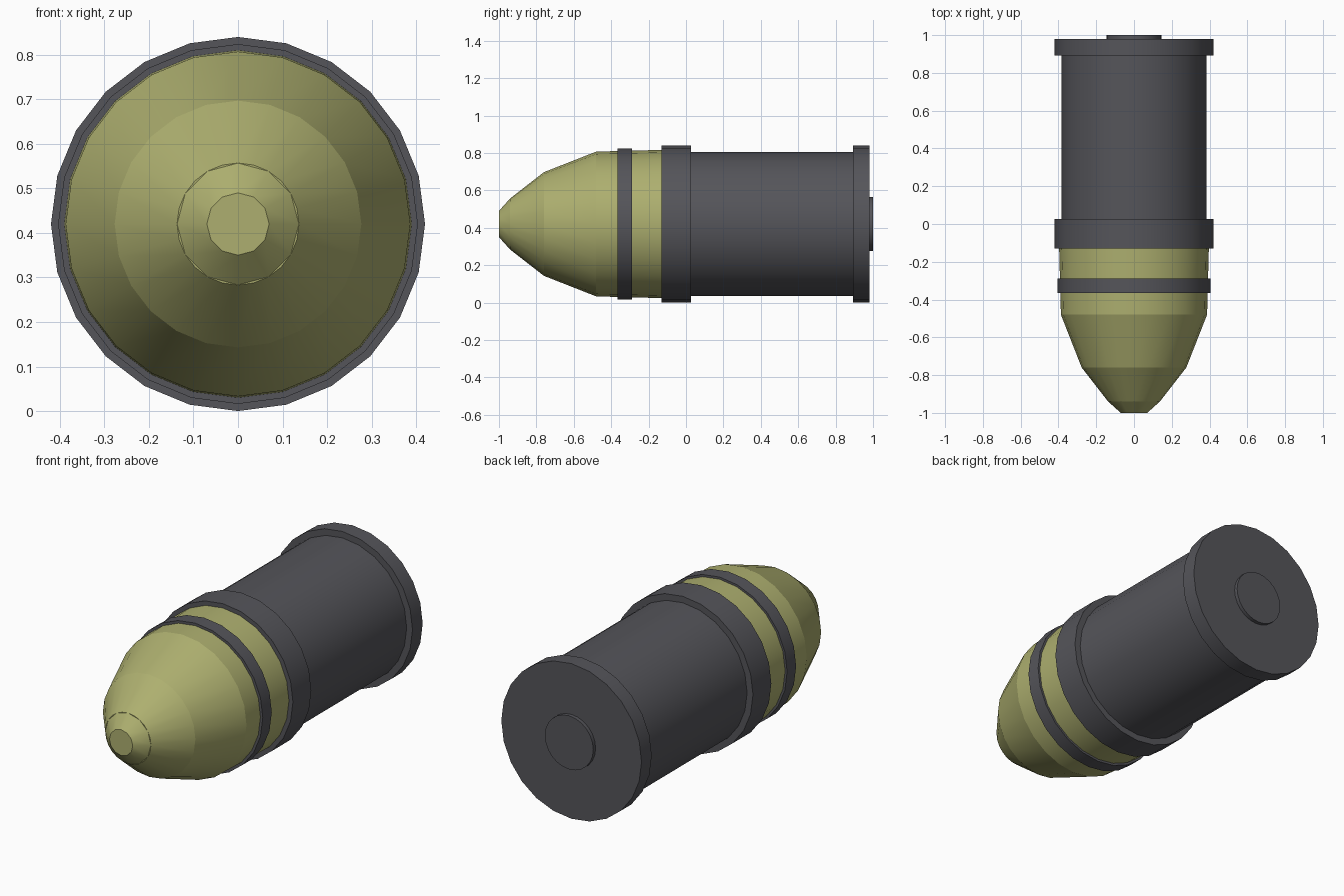
import bpy
import bmesh
from math import sin, cos, tau

cube = bpy.data.objects.get("Cube")
if cube:
    bpy.data.objects.remove(cube)

AXIS_Z = 0.42  # height of the long axis


def make_material(name, colour):
    mat = bpy.data.materials.new(name)
    mat.use_nodes = True
    mat.diffuse_color = (*colour, 1)
    mat.node_tree.nodes["Principled BSDF"].inputs["Base Color"].default_value = (*colour, 1)
    return mat


olive = make_material("olive", (0.42, 0.43, 0.16))
grey = make_material("dark grey", (0.09, 0.09, 0.102))


def turned_part(name, profile, mat, sides=24):
    """Closed solid turned around the y axis from (y, radius) points."""
    bm = bmesh.new()
    rings = []
    for y, r in profile:
        angles = [tau * i / sides for i in range(sides)]
        rings.append([bm.verts.new((r * sin(a), y, AXIS_Z + r * cos(a))) for a in angles])
    for a, b in zip(rings, rings[1:]):
        for i in range(sides):
            j = (i + 1) % sides
            bm.faces.new((a[i], a[j], b[j], b[i])).smooth = True
    bm.faces.new(rings[0])
    bm.faces.new(rings[-1])
    bmesh.ops.recalc_face_normals(bm, faces=bm.faces)
    # Rounded around the axis, crisp where the profile turns
    for e in bm.edges:
        e.smooth = abs(e.verts[0].co.y - e.verts[1].co.y) > 1e-5
    mesh = bpy.data.meshes.new(name)
    bm.to_mesh(mesh)
    bm.free()
    mesh.materials.append(mat)
    obj = bpy.data.objects.new(name, mesh)
    bpy.context.collection.objects.link(obj)
    return obj


# Projectile
turned_part("nose_tip", [(-1, 0.07), (-0.938, 0.139)], olive, sides=12)
turned_part("nose", [(-0.94, 0.137), (-0.76, 0.277), (-0.48, 0.387)], olive)
turned_part("projectile_body", [(-0.48, 0.387), (-0.1, 0.397)], olive)
turned_part("driving_band", [(-0.365, 0.404), (-0.288, 0.404)], grey)

# Cartridge case
turned_part("case_collar", [(-0.13, 0.42), (0.027, 0.42)], grey)
turned_part("case_body", [(0, 0.385), (0.92, 0.385)], grey)
turned_part("case_rim", [(0.893, 0.42), (0.98, 0.42)], grey)
turned_part("primer", [(0.97, 0.145), (1, 0.145)], grey)
